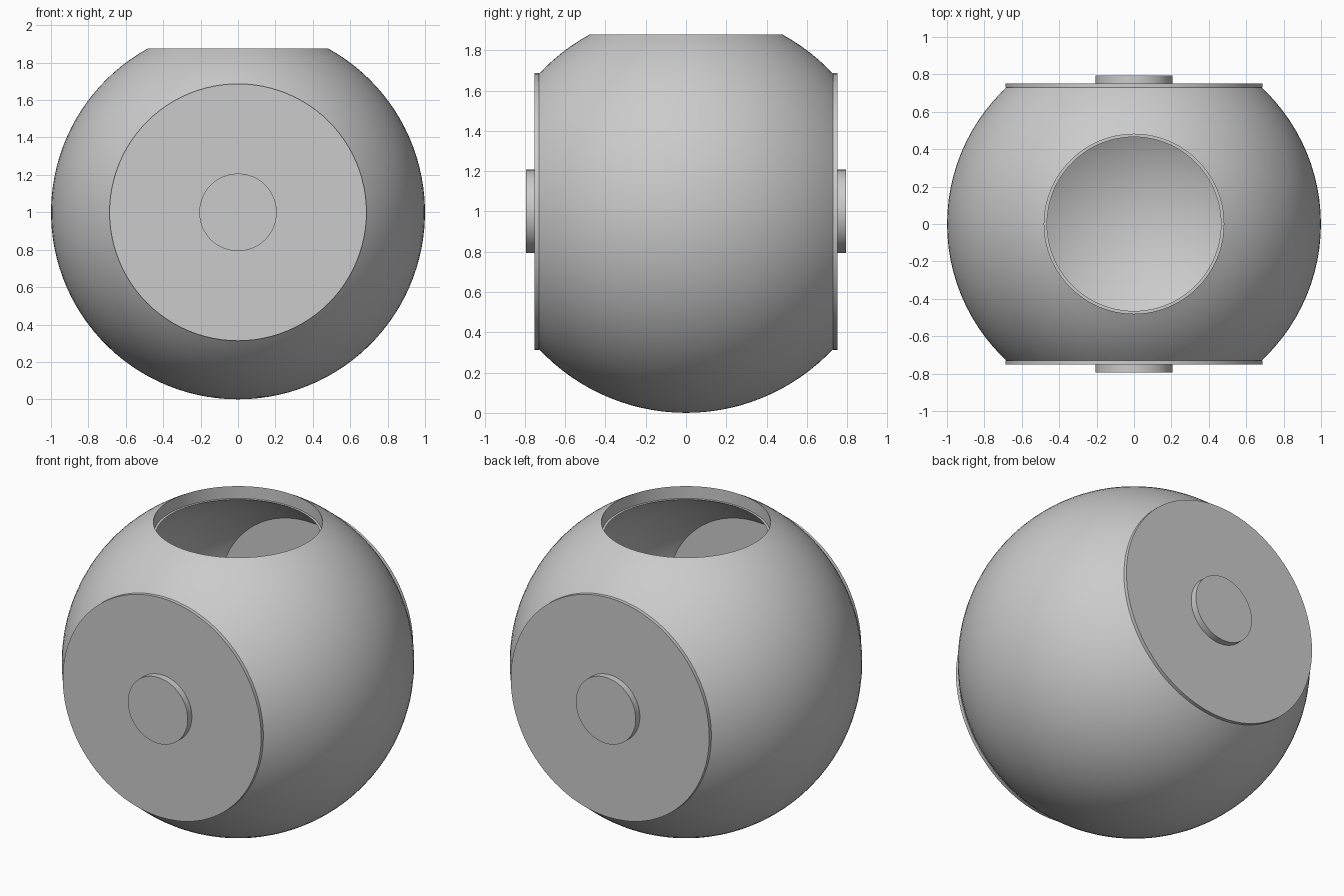
import bpy, bmesh
from math import sin, cos, asin, pi, radians
from mathutils import Matrix, Vector

if "Cube" in bpy.data.objects:
    bpy.data.objects.remove(bpy.data.objects["Cube"])

SEG = 96
CENTRE = Vector((0, 0, 1))


def finish(bm, name):
    bmesh.ops.recalc_face_normals(bm, faces=bm.faces[:])
    mesh = bpy.data.meshes.new(name)
    bm.to_mesh(mesh)
    bm.free()
    obj = bpy.data.objects.new(name, mesh)
    bpy.context.collection.objects.link(obj)
    bpy.ops.object.select_all(action='DESELECT')
    obj.select_set(True)
    bpy.context.view_layer.objects.active = obj
    bpy.ops.object.shade_smooth_by_angle(angle=radians(30))
    return obj


def arc(r_open, z_open, n=48):
    """Sphere profile from the bottom pole up to the opening (sphere-centred)."""
    radius = (r_open ** 2 + z_open ** 2) ** 0.5
    end = asin(z_open / radius)
    pts = []
    for i in range(n + 1):
        a = -pi / 2 + (end + pi / 2) * i / n
        pts.append((radius * cos(a) if i else 0, radius * sin(a)))
    return pts


def flattened_lathe(bm, profile, flat_y):
    """Spin a profile about z, then slice and cap both sides at y = +-flat_y."""
    part = bmesh.new()
    vs = [part.verts.new((r, 0, z + 1)) for r, z in profile]
    es = [part.edges.new(p) for p in zip(vs, vs[1:])]
    bmesh.ops.spin(part, geom=vs + es, cent=(0, 0, 0), axis=(0, 0, 1),
                   angle=2 * pi, steps=SEG, use_merge=True)
    bmesh.ops.remove_doubles(part, verts=part.verts[:], dist=1e-5)
    for s in (-1, 1):
        cut = bmesh.ops.bisect_plane(
            part, geom=part.verts[:] + part.edges[:] + part.faces[:],
            plane_co=(0, s * flat_y, 1), plane_no=(0, s, 0), clear_outer=True)
        rim = [e for e in cut['geom_cut'] if isinstance(e, bmesh.types.BMEdge)]
        bmesh.ops.edgeloop_fill(part, edges=rim)
    tmp = bpy.data.meshes.new("tmp")
    part.to_mesh(tmp)
    part.free()
    bm.from_mesh(tmp)
    bpy.data.meshes.remove(tmp)


def disc(name, radius, y0, y1):
    """Short cylinder lying along y."""
    bm = bmesh.new()
    mat = Matrix.Translation((0, (y0 + y1) / 2, 1)) @ Matrix.Rotation(pi / 2, 4, 'X')
    bmesh.ops.create_cone(bm, cap_ends=True, segments=SEG, radius1=radius,
                          radius2=radius, depth=abs(y1 - y0), matrix=mat)
    return finish(bm, name)


# Hollow round body: outer skin with upright neck and ledge, then inner skin
bm = bmesh.new()
flattened_lathe(bm, arc(0.48, 0.877) + [(0.48, 0.80), (0.465, 0.80)], 0.73)
flattened_lathe(bm, arc(0.465, 0.80), 0.69)
bmesh.ops.remove_doubles(bm, verts=bm.verts[:], dist=1e-4)
finish(bm, "hollow_body")

# Side plates and their raised centre buttons, front and back
for side, s in (("front", -1), ("back", 1)):
    disc(side + "_plate", 0.687, s * 0.73, s * 0.752)
    disc(side + "_button", 0.207, s * 0.752, s * 0.793)
